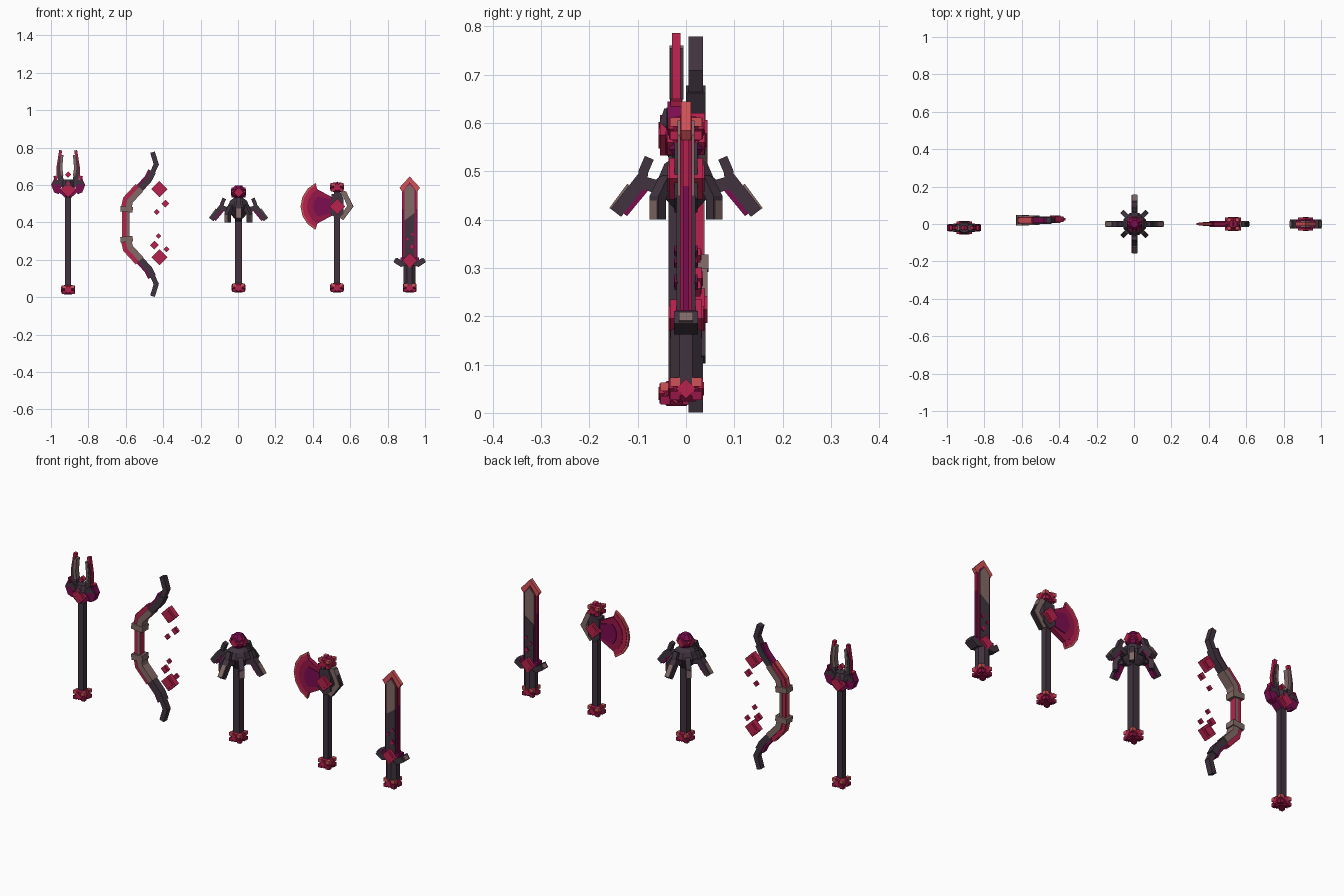
import bpy, bmesh, math
from mathutils import Matrix, Vector

if "Cube" in bpy.data.objects:
    bpy.data.objects.remove(bpy.data.objects["Cube"])


def colour(name, r, g, b):
    m = bpy.data.materials.new(name)
    m.use_nodes = True
    m.diffuse_color = (r, g, b, 1)
    m.node_tree.nodes["Principled BSDF"].inputs["Base Color"].default_value = (r, g, b, 1)
    return m


DARK = colour("dark iron", .052, .034, .05)
BLACK = colour("black iron", .022, .017, .024)
BROWN = colour("grey brown metal", .22, .142, .134)
WINE = colour("deep wine", .13, .004, .04)
MAGENTA = colour("magenta", .2, .004, .08)
RUBY = colour("ruby", .31, .008, .062)
CRIMSON = colour("crimson", .48, .016, .075)
CORAL = colour("coral", .64, .085, .095)


def finish(name, bm, mat, matrix):
    bmesh.ops.transform(bm, matrix=matrix, verts=bm.verts)
    bmesh.ops.recalc_face_normals(bm, faces=bm.faces)
    mesh = bpy.data.meshes.new(name)
    bm.to_mesh(mesh)
    bm.free()
    mesh.materials.append(mat)
    obj = bpy.data.objects.new(name, mesh)
    bpy.context.scene.collection.objects.link(obj)


def plate(name, pts, mat, half, loc, turn=0):
    """Outline in x and z, given thickness along y."""
    bm = bmesh.new()
    f = bm.faces.new([bm.verts.new((x, -half, z)) for x, z in pts])
    ext = bmesh.ops.extrude_face_region(bm, geom=[f])["geom"]
    moved = [v for v in ext if isinstance(v, bmesh.types.BMVert)]
    bmesh.ops.translate(bm, vec=(0, 2 * half, 0), verts=moved)
    finish(name, bm, mat, Matrix.Translation(loc) @ Matrix.Rotation(turn, 4, 'Z'))


def ribbon(name, path, width, mat, half, loc, turn=0, shift=0):
    """Mitred bar along a path in x and z; shift moves it sideways."""
    p = [Vector(q) for q in path]
    left, right = [], []
    for i, q in enumerate(p):
        a = (q - p[i - 1]).normalized() if i else (p[1] - q).normalized()
        b = (p[i + 1] - q).normalized() if i < len(p) - 1 else a
        t = (a + b).normalized()
        n = Vector((-t.y, t.x)) / max(t.dot(a), .5)
        left.append(q + n * (shift + width / 2))
        right.append(q + n * (shift - width / 2))
    plate(name, left + right[::-1], mat, half, loc, turn)


def lathe(name, profile, mat, loc, sides=8):
    """Faceted turned part with flats facing the axes."""
    bm = bmesh.new()
    rings = []
    for r, z in profile:
        r /= math.cos(math.pi / sides)
        angles = [2 * math.pi * (k + .5) / sides for k in range(sides)]
        rings.append([bm.verts.new((r * math.cos(a), r * math.sin(a), z)) for a in angles])
    for lo, hi in zip(rings, rings[1:]):
        for k in range(sides):
            j = (k + 1) % sides
            bm.faces.new((lo[k], lo[j], hi[j], hi[k]))
    bm.faces.new(rings[0])
    bm.faces.new(rings[-1])
    finish(name, bm, mat, Matrix.Translation(loc))


def diamond(name, h, half, loc, turn=0, rim=CRIMSON):
    """Square plate on its corner, with a raised smaller facet on both sides."""
    for part, s, d, m in ((name, h, half * .75, rim), (name + "_facet", h * .65, half, CRIMSON)):
        plate(part, [(s, 0), (0, s), (-s, 0), (0, -s)], m, d, loc, turn)


def cluster(name, x, y, z, upper=CORAL, lower=RUBY):
    """Crystal knob: core, side gems and corner studs."""
    lathe(name + "_core", [(.02, -.026), (.031, -.014), (.031, .014), (.02, .026)], RUBY, (x, y, z))
    for k in range(4):
        a = k * math.pi / 2
        diamond(name + "_gem", .021, .007, (x + .03 * math.sin(a), y - .03 * math.cos(a), z), a)
        b = a + math.pi / 4
        cx, cy = x + .032 * math.sin(b), y - .032 * math.cos(b)
        for dz, m in ((.014, upper), (-.014, lower)):
            plate(name + "_stud", [(-.01, -.009), (.01, -.009), (.01, .009), (-.01, .009)],
                  m, .01, (cx, cy, z + dz), a)
    diamond(name + "_cap", .015, .015, (x, y, z + .015))


def shaft(name, x, y, r, lo, hi):
    lathe(name, [(r, lo), (r, hi)], DARK, (x, y, 0), 4)


# Staff with claws
S = (-.908, -.02, 0)
shaft("staff_shaft", S[0], S[1], .016, .05, .57)
cluster("staff_pommel", S[0], S[1], .04)
lathe("staff_collar", [(.017, .53), (.033, .565), (.035, .6), (.025, .63)], DARK, S)
for s in (-1, 1):
    def flip(pts):
        return [(s * x, z) for x, z in pts]
    plate("staff_outer_claw", flip([(.035, .6), (.05, .55), (.075, .56), (.091, .6), (.07, .645),
                                    (.06, .61)]), MAGENTA, .018, S)
    ribbon("staff_claw_guard", flip([(.02, .585), (.05, .62), (.08, .605)]), .02, DARK, .02, S)
    ribbon("staff_claw_tip", flip([(.062, .615), (.072, .648)]), .014, CRIMSON, .012, S)
    plate("staff_prong", flip([(.02, .6), (.055, .62), (.058, .69), (.045, .755), (.03, .75),
                               (.032, .67)]), DARK, .013, S)
    ribbon("staff_prong_face", flip([(.032, .65), (.038, .69), (.032, .76)]), .013, BROWN, .0145, S)
    ribbon("staff_prong_edge", flip([(.054, .635), (.055, .69), (.04, .785)]), .016,
           CRIMSON, .009, S)
    diamond("staff_head_gem", .042, .012, (S[0], S[1] + s * .025, .575))
    ribbon("staff_brace", flip([(.01, .54), (.05, .575)]), .02, MAGENTA, .022, S)
diamond("floating_spark", .017, .013, (S[0], S[1], .655))

# Bow with floating crystals
B = (0, .02, .39)
ribbon("bow_grip", [(-.598, -.085), (-.598, .085)], .036, CRIMSON, .016, B)
ribbon("bow_grip_inlay", [(-.589, -.08), (-.589, .08)], .015, BROWN, .018, B)
ribbon("bow_grip_outer", [(-.615, -.08), (-.615, .08)], .008, CORAL, .013, B)
for s in (-1, 1):
    def limb(name, pts, w, mat, half, shift=0):
        ribbon(name, [(x, s * z) for x, z in pts], w, mat, half, B, 0, s * shift)
    low = [(-.592, .07), (-.58, .125), (-.52, .19)]
    mid = [(-.525, .185), (-.475, .24), (-.455, .28)]
    limb("bow_joint", [(-.597, .065), (-.594, .095)], .066, BROWN, .027)
    limb("bow_limb", low, .032, BROWN, .025, -.003)
    limb("bow_limb_edge", low, .022, CRIMSON, .018, .022)
    limb("bow_limb_rim", low, .006, CORAL, .012, .034)
    limb("bow_upper_limb", mid, .034, DARK, .02)
    limb("bow_upper_edge", mid, .016, MAGENTA, .015, .02)
    limb("bow_tip", [(-.46, .27), (-.437, .32), (-.457, .385)], .026, DARK, .015)
for x, z, h in ((-.42, .578, .043), (-.388, .5, .021), (-.435, .455, .016), (-.425, .326, .015),
                (-.447, .278, .023), (-.382, .257, .016), (-.42, .214, .043)):
    diamond("floating_crystal", h, .45 * h, (x, .025, z))

# Hooked mace
O = (.003, 0, 0)
shaft("mace_shaft", O[0], 0, .019, .05, .45)
cluster("mace_pommel", O[0], 0, .05)
lathe("mace_hub", [(.022, .42), (.045, .445), (.06, .48), (.045, .515), (.025, .53)], DARK, O)
lathe("mace_crown", [(.018, .522), (.035, .545), (.035, .575), (.018, .598)], MAGENTA, O)
for k in range(4):
    a = k * math.pi / 2
    diamond("mace_crown_gem", .026, .008,
            (O[0] + .032 * math.sin(a), -.032 * math.cos(a), .56), a)
    ribbon("mace_hook", [(.03, .49), (.06, .468), (.095, .478), (.145, .414)], .027, DARK, .016, O, a)
    ribbon("mace_hook_plate", [(.108, .464), (.145, .414)], .006, BROWN, .012, O, a, .014)
    ribbon("mace_hook_lining", [(.085, .464), (.128, .412)], .015, MAGENTA, .013, O, a)
    ribbon("mace_upper_tine", [(.092, .47), (.088, .5), (.076, .528)], .02, DARK, .013, O, a)
    b = a + math.pi / 4
    ribbon("mace_claw", [(.03, .49), (.06, .478), (.083, .445), (.083, .4)], .022, DARK, .013, O, b)
    ribbon("mace_claw_plate", [(.083, .44), (.083, .4)], .006, BROWN, .011, O, b, .01)

# Axe
A = (.53, 0, .485)
shaft("axe_shaft", A[0], 0, .016, .05, .57)
cluster("axe_pommel", A[0], 0, .05)
cluster("axe_crown", A[0], 0, .588, CORAL, CRIMSON)


def arc(r, spread, n=6):
    angles = [math.radians(180 - spread + 2 * spread * i / n) for i in range(n + 1)]
    return [(-.0575 + r * math.cos(t), r * math.sin(t)) for t in angles]


plate("axe_cutting_edge", arc(.138, 65) + arc(.126, 65)[::-1], CORAL, .006, A)
plate("axe_bevel", arc(.128, 64) + arc(.1, 62)[::-1], CRIMSON, .009, A)
plate("axe_blade", arc(.104, 62) + [(-.01, -.04), (-.01, .04)], RUBY, .012, A)
plate("axe_blade_root", arc(.07, 50) + [(0, -.03), (0, .03)], MAGENTA, .016, A)
plate("axe_socket", [(-.035, -.04), (0, -.07), (.035, -.04), (.035, .04), (.02, .075), (-.03, .065)],
      DARK, .024, A)
ribbon("axe_back_chevron", [(.02, .075), (.04, .068), (.069, 0), (.02, -.065)], .026, BROWN, .016, A)
ribbon("axe_back_trim", [(.043, .08), (.084, 0), (.03, -.072)], .006, BLACK, .011, A)
for s in (-1, 1):
    diamond("axe_gem", .043, .012, (A[0], s * .026, A[2]))

# Sword
W = (.918, 0, 0)
lathe("sword_grip", [(.032, .06), (.032, .19)], DARK, W)
cluster("sword_pommel", W[0], 0, .05)
for name, lo, hi, mat in (("sword_lower_edge", .19, .47, MAGENTA), ("sword_upper_edge", .47, .57, CRIMSON)):
    plate(name, [(-.041, lo), (.041, lo), (.041, hi), (-.041, hi)], mat, .006, W)
plate("sword_tip", [(-.041, .565), (.041, .565), (.055, .585), (0, .645), (-.055, .585)], CORAL, .01, W)
plate("sword_bevel", [(-.034, .2), (.034, .2), (.034, .57), (0, .615), (-.034, .57)], RUBY, .012, W)
plate("sword_core", [(-.028, .2), (.026, .2), (.026, .45), (-.028, .41)], DARK, .02, W)
plate("sword_upper_core", [(-.028, .41), (.026, .45), (.026, .575), (0, .605), (-.028, .575)],
      BROWN, .018, W)
for s in (-1, 1):
    ribbon("sword_guard", [(0, .19), (s * .045, .178), (s * .076, .198)], .03, DARK, .025, W)
    ribbon("sword_guard_end", [(s * .074, .195), (s * .081, .2)], .022, BROWN, .015, W)
    ribbon("sword_guard_trim", [(s * .02, .205), (s * .05, .205)], .016, MAGENTA, .022, W)
    diamond("sword_gem", .04, .01, (W[0], s * .026, .195))
    for x, z, h in ((.012, .27, .016), (-.012, .31, .01), (.014, .335, .011)):
        diamond("blade_shard", h, .004, (W[0] + x, s * .021, z), 0, MAGENTA)
